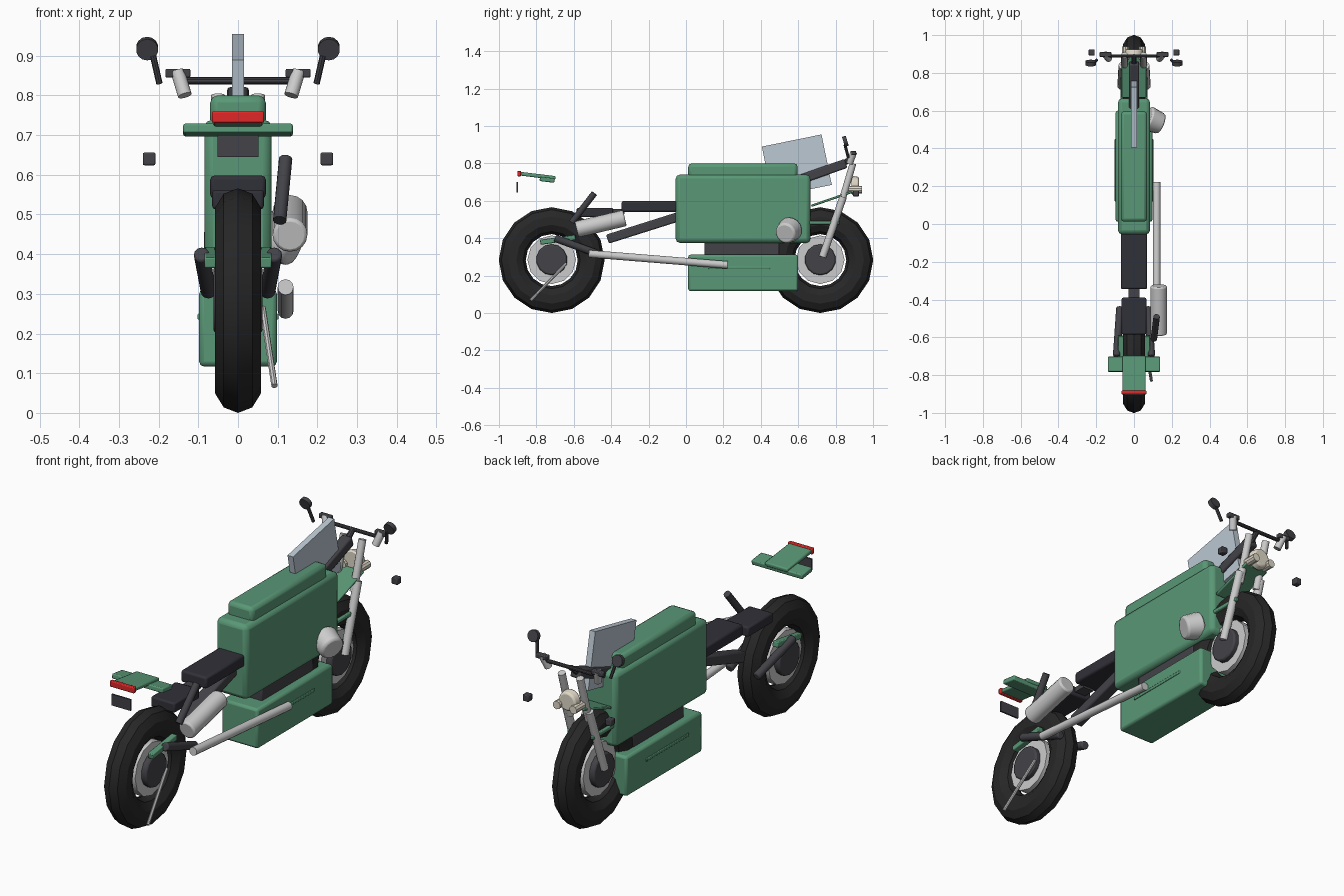
import bpy, math
from math import radians, atan2
from mathutils import Vector

if "Cube" in bpy.data.objects:
    bpy.data.objects.remove(bpy.data.objects["Cube"])


def material(name, rgb):
    m = bpy.data.materials.new(name)
    m.diffuse_color = (*rgb, 1)
    m.use_nodes = True
    m.node_tree.nodes["Principled BSDF"].inputs["Base Color"].default_value = m.diffuse_color
    return m


GREEN = material("green_paint", (0.10, 0.31, 0.18))
BLACK = material("rubber", (0.02, 0.02, 0.02))
DARK = material("dark_metal", (0.055, 0.055, 0.065))
SEAT = material("seat_vinyl", (0.03, 0.03, 0.04))
LIGHT = material("bright_metal", (0.6, 0.6, 0.6))
CREAM = material("lamp_cream", (0.75, 0.70, 0.58))
RED = material("red_lens", (0.75, 0.02, 0.02))
GLASS = material("screen", (0.5, 0.58, 0.65))


def finish(name, mat, bevel=0.0, segs=2):
    o = bpy.context.object
    o.name = name
    o.data.materials.append(mat)
    if bevel:
        b = o.modifiers.new("bevel", 'BEVEL')
        b.width, b.segments = bevel, segs
    bpy.ops.object.shade_smooth_by_angle(angle=radians(35))
    return o


def box(name, lo, hi, mat, bevel=0.0, tilt=0.0):
    lo, hi = Vector(lo), Vector(hi)
    bpy.ops.mesh.primitive_cube_add(size=1, location=(lo + hi) / 2)
    o = bpy.context.object
    o.scale = hi - lo
    bpy.ops.object.transform_apply(location=False, rotation=False, scale=True)
    o.rotation_euler.x = radians(tilt)
    return finish(name, mat, bevel)


def beam(name, a, b, width, height, mat, bevel=0.0):
    # box running from a to b in a plane of constant x; points are (y, z)
    length = math.hypot(b[0] - a[0], b[1] - a[1])
    y, z = (a[0] + b[0]) / 2, (a[1] + b[1]) / 2
    return box(name, (-width / 2, y - length / 2, z - height / 2),
               (width / 2, y + length / 2, z + height / 2), mat, bevel,
               math.degrees(atan2(b[1] - a[1], b[0] - a[0])))


def rod(name, a, b, r, mat, n=12, r2=None, bevel=0.0):
    a, b = Vector(a), Vector(b)
    d = b - a
    bpy.ops.mesh.primitive_cone_add(vertices=n, radius1=r, radius2=r if r2 is None else r2,
                                    depth=d.length, location=(a + b) / 2,
                                    rotation=d.to_track_quat('Z', 'Y').to_euler())
    return finish(name, mat, bevel)


def flip(p, s):
    return (p[0] * s, p[1], p[2])


# wheels
for side, y in (("rear", -0.718), ("front", 0.718)):
    bpy.ops.mesh.primitive_torus_add(major_segments=16, minor_segments=10, major_radius=0.211,
                                     minor_radius=0.072, location=(0, y, 0.283),
                                     rotation=(0, radians(90), 0))
    o = bpy.context.object
    o.scale.z = 0.85
    finish(side + "_tire", BLACK)
    rod(side + "_brake_disc", (-0.035, y, 0.285), (0.035, y, 0.285), 0.13, LIGHT, 12)
    rod(side + "_hub", (-0.062, y, 0.285), (0.062, y, 0.285), 0.083, DARK, 14, bevel=0.008)

# main bodywork
box("main_body", (-0.085, -0.055, 0.375), (0.085, 0.665, 0.74), GREEN, 0.022)
box("tank_top", (-0.07, 0.012, 0.72), (0.07, 0.597, 0.80), GREEN, 0.018)
box("lower_fairing", (-0.098, 0.012, 0.117), (0.098, 0.60, 0.312), GREEN, 0.012)
box("engine_core", (-0.06, 0.10, 0.30), (0.06, 0.50, 0.385), DARK, 0.008)
for s in (-1, 1):
    y = sorted((s * 0.094, s * 0.102))
    box("fairing_trim", (y[0], 0.12, 0.235), (y[1], 0.45, 0.25), GREEN, 0.003)
rod("engine_cover", (0.07, 0.56, 0.45), (0.145, 0.53, 0.425), 0.068, LIGHT, 16, 0.056, 0.01)

# seats and rear frame
box("seat", (-0.07, -0.345, 0.54), (0.07, -0.045, 0.598), SEAT, 0.01)
box("rear_seat", (-0.065, -0.585, 0.513), (0.065, -0.39, 0.562), SEAT, 0.008)
beam("rear_frame", (-0.42, 0.395), (-0.04, 0.515), 0.06, 0.05, DARK, 0.008)
box("seat_bridge", (-0.03, -0.40, 0.53), (0.03, -0.33, 0.555), DARK)

# tail
box("tail_panel", (-0.062, -0.895, 0.724), (0.062, -0.697, 0.744), GREEN, 0.006, -7)
box("tail_wing", (-0.138, -0.782, 0.701), (0.138, -0.703, 0.725), GREEN, 0.005, -7)
box("tail_light", (-0.066, -0.902, 0.731), (0.066, -0.882, 0.76), RED, 0.004)
box("plate_holder", (-0.052, -0.907, 0.645), (0.052, -0.899, 0.70), DARK)

# exhaust, shock and stand on the right
rod("muffler", (0.131, -0.585, 0.447), (0.131, -0.327, 0.508), 0.044, LIGHT, 16, bevel=0.008)
rod("exhaust_pipe", (0.12, -0.52, 0.317), (0.12, 0.222, 0.257), 0.02, LIGHT, 12)
rod("rear_shock", (0.105, -0.61, 0.485), (0.12, -0.49, 0.64), 0.017, DARK, 12)
rod("side_stand", (0.062, -0.64, 0.265), (0.092, -0.83, 0.068), 0.008, LIGHT, 8)

# headlamp, nose panel, windscreen and head tube
beam("nose_panel", (0.67, 0.573), (0.885, 0.647), 0.13, 0.012, GREEN, 0.004)
rod("headlamp", (0, 0.885, 0.682), (0, 0.925, 0.682), 0.052, CREAM, 16, 0.045, 0.008)
for x in (-0.045, 0.045):
    rod("lamp_mount", (x, 0.87, 0.66), (x, 0.94, 0.66), 0.02, CREAM, 10)
beam("windscreen", (0.433, 0.755), (0.752, 0.82), 0.03, 0.275, GLASS)
beam("head_tube", (0.60, 0.71), (0.855, 0.80), 0.055, 0.05, DARK, 0.008)

# handlebar
rod("handlebar", (-0.15, 0.89, 0.837), (0.15, 0.89, 0.837), 0.009, DARK, 10)
rod("steering_stem", (0, 0.84, 0.795), (0, 0.89, 0.837), 0.014, DARK, 10)

# mirrored parts
for s, side in ((-1, "left"), (1, "right")):
    def pair(name, a, b, r, mat, n=12, **k):
        rod(side + "_" + name, flip(a, s), flip(b, s), r, mat, n, **k)

    def block(name, lo, hi, mat, bevel=0.004, tilt=0):
        xs = sorted((lo[0] * s, hi[0] * s))
        box(side + "_" + name, (xs[0], *lo[1:]), (xs[1], *hi[1:]), mat, bevel, tilt)

    pair("swingarm", (0.092, -0.70, 0.40), (0.074, -0.44, 0.305), 0.02, DARK, bevel=0.006)
    pair("fork_upper", (0.05, 0.893, 0.80), (0.05, 0.825, 0.57), 0.018, LIGHT)
    pair("fork_lower", (0.062, 0.84, 0.62), (0.068, 0.73, 0.30), 0.02, LIGHT)
    pair("bar_clamp", (0.134, 0.875, 0.80), (0.152, 0.897, 0.86), 0.018, LIGHT, 12)
    pair("mirror_stalk", (0.198, 0.868, 0.83), (0.214, 0.85, 0.90), 0.008, DARK, 8)
    pair("mirror", (0.229, 0.842, 0.915), (0.229, 0.862, 0.921), 0.028, DARK, 14)
    block("lever_block", (0.12, 0.885, 0.845), (0.183, 0.91, 0.867), DARK)
    block("turn_signal", (0.208, 0.892, 0.624), (0.24, 0.925, 0.656), DARK)
    block("front_fender_stay", (0.05, 0.655, 0.473), (0.072, 0.82, 0.492), GREEN)
    block("rear_hub_guard", (0.055, -0.78, 0.378), (0.085, -0.59, 0.405), GREEN, tilt=8)
